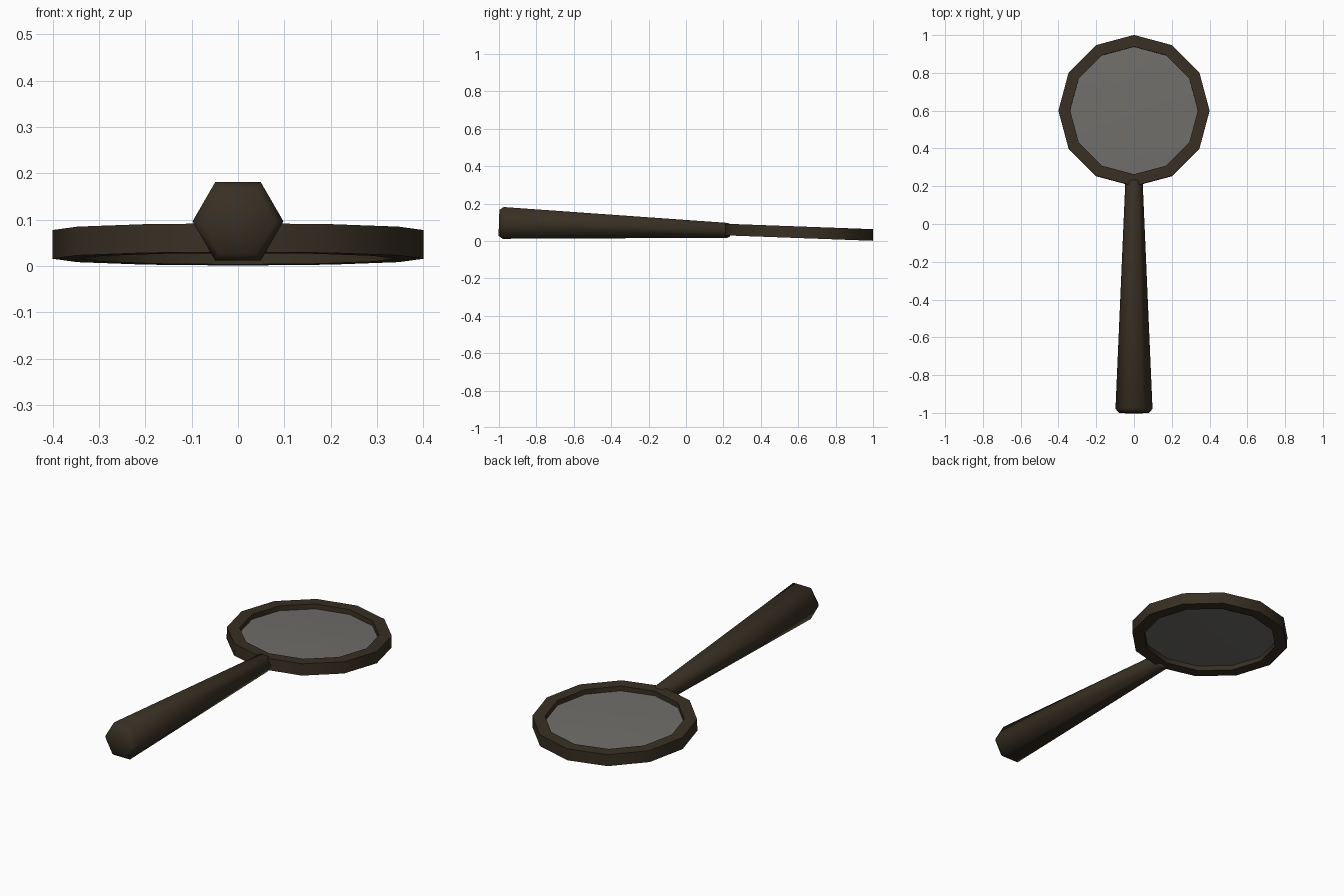
import bpy, bmesh, math
from mathutils import Matrix, Vector

if "Cube" in bpy.data.objects:
    bpy.data.objects.remove(bpy.data.objects["Cube"])


def material(name, rgba):
    m = bpy.data.materials.new(name)
    m.diffuse_color = rgba
    m.use_nodes = True
    m.node_tree.nodes["Principled BSDF"].inputs["Base Color"].default_value = m.diffuse_color
    return m


wood = material("dark_brown", (0.04, 0.029, 0.017, 1))
glass = material("grey_glass", (0.16, 0.155, 0.145, 0.6))


def lathe(name, profile, sides, matrix, mat, closed=False, smooth=40):
    """Revolve (radius, height) points about local z; radius 0 makes a pole."""
    bm = bmesh.new()
    rings = []
    for r, h in profile:
        if r == 0:
            rings.append([bm.verts.new((0, 0, h))] * sides)
        else:
            rings.append([bm.verts.new((r * math.cos(a), r * math.sin(a), h))
                          for a in (2 * math.pi * i / sides for i in range(sides))])
    pairs = list(zip(rings, rings[1:]))
    if closed:
        pairs.append((rings[-1], rings[0]))
    for a, b in pairs:
        for i in range(sides):
            j = (i + 1) % sides
            quad = list(dict.fromkeys((a[i], a[j], b[j], b[i])))
            bm.faces.new(quad)
    bmesh.ops.recalc_face_normals(bm, faces=bm.faces)
    bm.transform(matrix)
    me = bpy.data.meshes.new(name)
    bm.to_mesh(me)
    bm.free()
    me.materials.append(mat)
    ob = bpy.data.objects.new(name, me)
    bpy.context.collection.objects.link(ob)
    bpy.context.view_layer.objects.active = ob
    ob.select_set(True)
    bpy.ops.object.shade_smooth_by_angle(angle=math.radians(smooth))
    ob.select_set(False)
    return ob


# Head leans slightly down towards the back
head = Matrix.Translation((0, 0.6, 0.0465)) @ Matrix.Rotation(math.radians(-2.1), 4, 'X')

# Twelve-sided rim
lathe("rim", [(0.4, -0.031), (0.4, 0.031), (0.338, 0.031), (0.338, -0.031)],
      12, head, wood, closed=True)

# Shallow double-convex lens
lathe("lens", [(0, -0.013), (0.17, -0.011), (0.338, -0.005),
               (0.338, 0.005), (0.17, 0.011), (0, 0.013)], 12, head, glass)

# Tapered six-sided handle with small bevelled ends
start, end = Vector((0, -1.0, 0.097)), Vector((0, 0.237, 0.056))
axis = (end - start).normalized()
x = Vector((1, 0, 0))
y = axis.cross(x)
grip = Matrix((x, y, axis)).transposed().to_4x4()
grip.translation = start
length = (end - start).length
lathe("handle", [(0, 0), (0.08, 0), (0.098, 0.022), (0.046, length - 0.015),
                 (0.037, length), (0, length)], 6, grip, wood, smooth=65)
